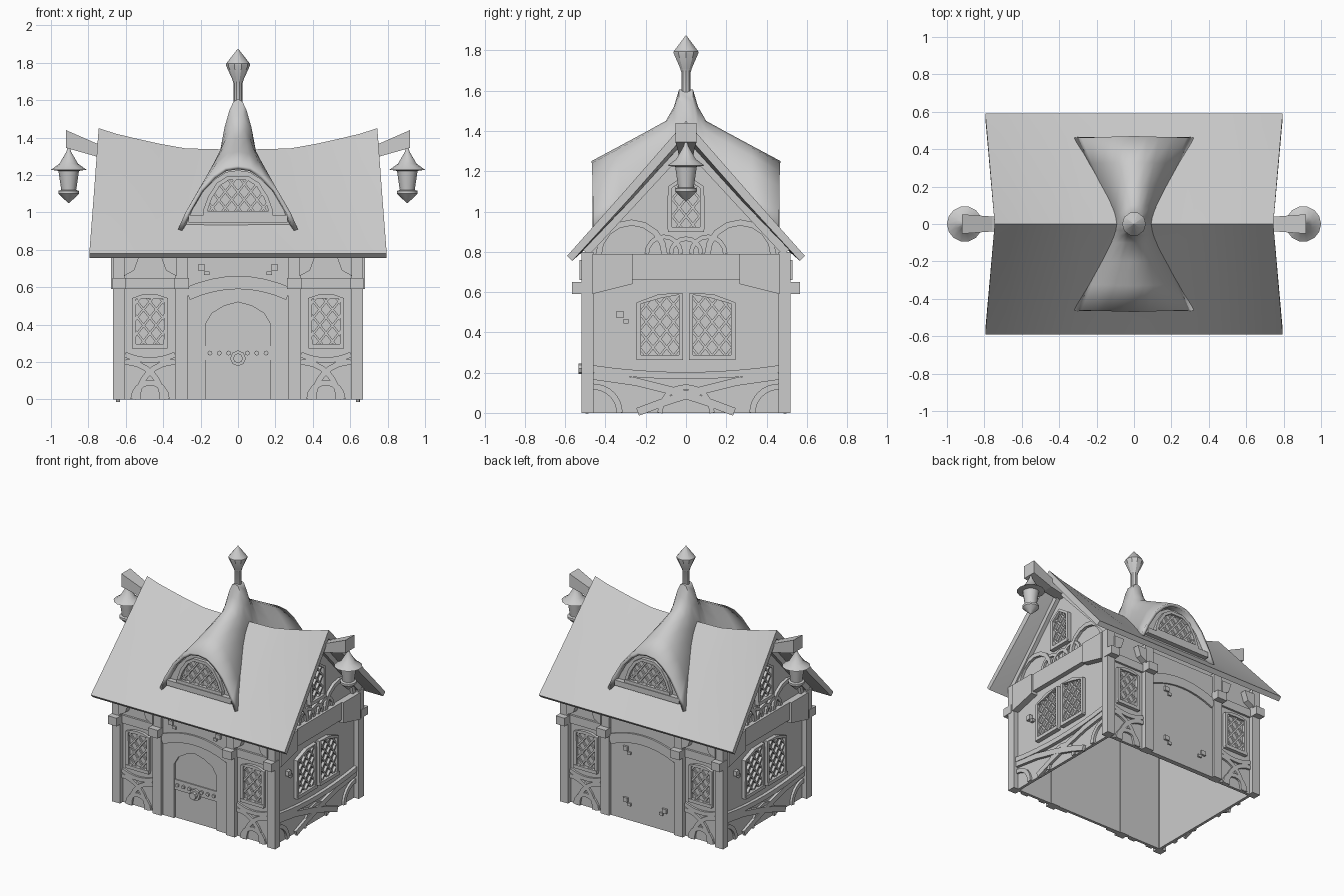
import bpy, bmesh, math
from mathutils import Vector

cube = bpy.data.objects.get("Cube")
if cube:
    bpy.data.objects.remove(cube)

mat = bpy.data.materials.new("plain grey")
mat.use_nodes = True
mat.diffuse_color = (0.6, 0.6, 0.6, 1)
mat.node_tree.nodes["Principled BSDF"].inputs["Base Color"].default_value = (0.6, 0.6, 0.6, 1)

WX, WY = 0.63, 0.485          # wall planes

# Wall frames: u runs along the wall, v is up, d points outward
FRAMES = {
    "front": lambda u, v, d: Vector((u, -WY - d, v)),
    "back": lambda u, v, d: Vector((-u, WY + d, v)),
    "left": lambda u, v, d: Vector((WX + d, u, v)),
    "right": lambda u, v, d: Vector((-WX - d, -u, v)),
}


def finish(name, bm, angle=None):
    bmesh.ops.recalc_face_normals(bm, faces=bm.faces)
    mesh = bpy.data.meshes.new(name)
    bm.to_mesh(mesh)
    bm.free()
    mesh.materials.append(mat)
    ob = bpy.data.objects.new(name, mesh)
    bpy.context.collection.objects.link(ob)
    if angle:
        bpy.ops.object.select_all(action="DESELECT")
        ob.select_set(True)
        bpy.context.view_layer.objects.active = ob
        bpy.ops.object.shade_smooth_by_angle(angle=math.radians(angle))
    return ob


def prism(bm, pts, frame, d0, d1):
    a = [bm.verts.new(frame(u, v, d0)) for u, v in pts]
    b = [bm.verts.new(frame(u, v, d1)) for u, v in pts]
    n = len(pts)
    bm.faces.new(a[::-1])
    bm.faces.new(b)
    for i in range(n):
        j = (i + 1) % n
        bm.faces.new((a[i], a[j], b[j], b[i]))


def rect(u0, u1, v0, v1):
    return [(u0, v0), (u1, v0), (u1, v1), (u0, v1)]


def mirrored(pts):
    return [(-u, v) for u, v in pts]


def strip(bm, path, width, frame, d0, d1):
    """Flat bar of constant width following a path on a wall."""
    p = [Vector(q) for q in path]
    left, right = [], []
    for i, q in enumerate(p):
        t = (p[min(i + 1, len(p) - 1)] - p[max(i - 1, 0)]).normalized()
        n = Vector((-t.y, t.x)) * width / 2
        left.append(tuple(q + n))
        right.append(tuple(q - n))
    prism(bm, left + right[::-1], frame, d0, d1)


def arc(cu, cv, r, a0, a1, n=8):
    return [(cu + r * math.cos(math.radians(a0 + (a1 - a0) * i / n)),
             cv + r * math.sin(math.radians(a0 + (a1 - a0) * i / n))) for i in range(n + 1)]


def bow(u0, u1, v, rise, n=8):
    return [(u0 + (u1 - u0) * i / n, v + rise * (1 - (2 * i / n - 1) ** 2)) for i in range(n + 1)]


def lattice(bm, frame, inside, box, step, d):
    """Diagonal window bars, kept where inside(u, v) holds."""
    u0, u1, v0, v1 = box
    slope = 1.25
    for s in (1, -1):
        c = -1.0
        while c < 1.0:
            line = [(u, (v0 + v1) / 2 + s * slope * (u - (u0 + u1) / 2) + c)
                    for u in [u0 + (u1 - u0) * k / 40 for k in range(41)]]
            keep = [q for q in line if inside(*q)]
            if len(keep) > 2:
                strip(bm, [keep[0], keep[-1]], 0.012, frame, 0, d + 0.002 * s)
            c += step


def window(bm, frame, u0, u1, v0, top, d):
    """Framed lattice window; top lists the head from left to right."""
    outer = [(u0, v0)] + top + [(u1, v0)]
    strip(bm, outer, 0.022, frame, 0, d)
    strip(bm, [(u0 - 0.01, v0), (u1 + 0.01, v0)], 0.025, frame, 0, d + 0.005)

    def inside(u, v):
        if not (u0 <= u <= u1 and v >= v0):
            return False
        for (a, b), (c, e) in zip(top, top[1:]):
            if a <= u <= c:
                return v <= b + (e - b) * (u - a) / max(c - a, 1e-6)
        return False
    lattice(bm, frame, inside, (u0, u1, v0, max(v for _, v in top)), 0.085, d * 0.6)


def lathe(bm, profile, x, y, seg):
    rings = [[bm.verts.new((x + r * math.cos(2 * math.pi * k / seg), y + r * math.sin(2 * math.pi * k / seg), z))
              for k in range(seg)] for r, z in profile]
    for a, b in zip(rings, rings[1:]):
        for k in range(seg):
            bm.faces.new((a[k], a[(k + 1) % seg], b[(k + 1) % seg], b[k]))
    bm.faces.new(rings[0])
    bm.faces.new(rings[-1])


# Long walls with posts, beams, bays and the centre panel
DOOR = [(-0.175, 0), (-0.175, 0.4), (-0.14, 0.46), (-0.075, 0.5), (0, 0.52),
        (0.075, 0.5), (0.14, 0.46), (0.175, 0.4), (0.175, 0)]
for side in ("front", "back"):
    f = FRAMES[side]
    bm = bmesh.new()
    prism(bm, rect(-WX, WX, 0, 0.82), f, -0.02, 0)
    centre = [(-0.267, 0)] + (DOOR if side == "front" else []) + [(0.267, 0), (0.267, 0.78), (-0.267, 0.78)]
    prism(bm, centre, f, 0, 0.015)
    finish(side + "_wall", bm)
    bm = bmesh.new()
    strip(bm, bow(-0.27, 0.27, 0.565, 0.06), 0.07, f, 0, 0.028)
    for s in (1, -1):
        for u0, u1 in ((0.267, 0.337), (0.604, 0.668)):
            lo, hi = sorted((s * u0, s * u1))
            prism(bm, rect(lo, hi, 0, 0.8), f, -0.025, 0.035)
            prism(bm, rect(lo - 0.004, hi + 0.004, 0.59, 0.65), f, 0, 0.08)
        prism(bm, rect(*sorted((s * 0.337, s * 0.604)), 0.59, 0.65), f, 0, 0.015)
        for wedge in ([(0.33, 0.66), (0.385, 0.69), (0.41, 0.76), (0.33, 0.76)],
                      [(0.61, 0.66), (0.555, 0.69), (0.53, 0.76), (0.61, 0.76)]):
            prism(bm, wedge if s > 0 else mirrored(wedge), f, 0, 0.045)
        for path in (arc(0.337, 0, 0.2, 0, 90), arc(0.604, 0, 0.2, 90, 180),
                     bow(0.337, 0.604, 0.24, -0.03), arc(0.47, 0, 0.09, 0, 180)):
            strip(bm, path if s > 0 else mirrored(path), 0.03, f, 0, 0.015)
    finish(side + "_timbers", bm)
    bm = bmesh.new()
    for c in (0.471, -0.471):
        window(bm, f, c - 0.085, c + 0.085, 0.285, bow(c - 0.085, c + 0.085, 0.54, 0.012, 4), 0.022)
    finish(side + "_windows", bm)
    bm = bmesh.new()
    spots = [(-0.195, 0.705), (0.195, 0.705)] if side == "front" else [(-0.14, 0.53), (-0.14, 0.15), (0.18, 0.15)]
    for u, v in spots:
        k = -1 if u > 0 else 1
        prism(bm, rect(u - 0.018, u + 0.018, v - 0.016, v + 0.016), f, 0, 0.03)
        prism(bm, rect(u + k * 0.028 - 0.014, u + k * 0.028 + 0.014, v - 0.04, v - 0.02), f, 0, 0.026)
    finish(side + "_bricks", bm)

# Door band, studs and knob
f = FRAMES["front"]
bm = bmesh.new()
prism(bm, rect(-0.175, 0.175, 0.21, 0.285), f, 0, 0.008)
for u in (-0.15, -0.1, -0.05, 0.05, 0.1, 0.15):
    prism(bm, arc(u, 0.248, 0.013, 0, 315, 7), f, 0, 0.02)
prism(bm, arc(0, 0.22, 0.042, 0, 315, 7), f, 0, 0.025)
prism(bm, arc(0, 0.22, 0.026, 0, 315, 7), f, 0, 0.05)
finish("door_fittings", bm)

# Gable walls with timbers and windows
for side in ("left", "right"):
    f = FRAMES[side]
    bm = bmesh.new()
    prism(bm, [(-WY, 0), (WY, 0), (WY, 0.84), (0, 1.36), (-WY, 0.84)], f, -0.02, 0)
    finish(side + "_gable_wall", bm)
    bm = bmesh.new()
    prism(bm, rect(-0.46, 0.46, 0.66, 0.79), f, 0, 0.035)
    strip(bm, bow(-0.47, 0.47, 0.22, -0.035), 0.035, f, 0, 0.025)
    strip(bm, arc(0, 0.79, 0.075, 0, 180), 0.022, f, 0, 0.018)
    strip(bm, arc(0, 0, 0.13, 0, 180), 0.025, f, 0, 0.014)
    for s in (1, -1):
        wedge = [(0.465, 0.59), (0.465, 0.79), (0.265, 0.79), (0.265, 0.64)]
        prism(bm, wedge if s > 0 else mirrored(wedge), f, 0, 0.048)
        for path, w, d in (([(0.5, 0.8), (0, 1.34)], 0.05, 0.03),
                           (arc(0.27, 0.78, 0.165, 0, 180), 0.03, 0.02),
                           (arc(0.11, 0.79, 0.085, 0, 180), 0.022, 0.016),
                           ([(-0.46, 0.185), (-0.25, 0.155), (-0.05, 0.105), (0.12, 0.05), (0.24, 0.005)], 0.04, 0.02),
                           (arc(0.46, 0, 0.13, 90, 180), 0.03, 0.016)):
            strip(bm, path if s > 0 else mirrored(path), w, f, 0, d + 0.001 * s)
    finish(side + "_gable_timbers", bm)
    bm = bmesh.new()
    window(bm, f, -0.235, -0.025, 0.275, [(-0.235, 0.545), (-0.13, 0.58), (-0.025, 0.59)], 0.028)
    window(bm, f, 0.025, 0.235, 0.275, [(0.025, 0.59), (0.13, 0.58), (0.235, 0.545)], 0.028)
    window(bm, f, -0.08, 0.08, 0.91, [(-0.08, 1.12), (0, 1.175), (0.08, 1.12)], 0.028)
    finish(side + "_gable_windows", bm)
    bm = bmesh.new()
    prism(bm, rect(-0.345, -0.31, 0.47, 0.505), f, 0, 0.025)
    prism(bm, rect(-0.31, -0.285, 0.445, 0.465), f, 0, 0.02)
    finish(side + "_gable_bricks", bm)

# Sagging main roof
RIDGE = [(0, 1.335), (0.28, 1.342), (0.42, 1.367), (0.55, 1.396), (0.65, 1.42), (0.745, 1.45)]
ROWS = [(-x, z) for x, z in RIDGE[:0:-1]] + RIDGE
bm = bmesh.new()
rings = []
for x, z in ROWS:
    e = x * 0.795 / 0.745
    m = (x + e) / 2
    rings.append([bm.verts.new(p) for p in (
        (e, -0.59, 0.78), (m, -0.3, (z + 0.78) / 2 - 0.008), (x, 0, z), (m, 0.3, (z + 0.78) / 2 - 0.008),
        (e, 0.59, 0.78), (e, 0.565, 0.755), (m, 0.29, (z + 0.78) / 2 - 0.06), (x, 0, z - 0.065),
        (m, -0.29, (z + 0.78) / 2 - 0.06), (e, -0.565, 0.755))])
for a, b in zip(rings, rings[1:]):
    for k in range(10):
        bm.faces.new((a[k], a[(k + 1) % 10], b[(k + 1) % 10], b[k]))
bm.faces.new(rings[0])
bm.faces.new(rings[-1])
finish("main_roof", bm, 25)

# Flared double hood rising into the spire: (y, width, top, drop)
ARCH = [(0, 0), (0.22, 0.03), (0.42, 0.15), (0.65, 0.37), (0.88, 0.74), (1, 1)]
ARCH = [(-a, b) for a, b in ARCH[:0:-1]] + ARCH
HALF = [(0.035, 0.11, 1.605, 0.4), (0.06, 0.125, 1.52, 0.36), (0.1, 0.15, 1.45, 0.34),
        (0.2, 0.195, 1.395, 0.34), (0.33, 0.255, 1.325, 0.34), (0.47, 0.32, 1.25, 0.34)]
bm = bmesh.new()
rows = [[bm.verts.new((w * a, y * (1 - 0.02 * abs(a)), top - drop * b)) for a, b in ARCH]
        for y, w, top, drop in [(-h[0], *h[1:]) for h in HALF[::-1]] + HALF]
for r, q in zip(rows, rows[1:]):
    for k in range(len(ARCH) - 1):
        bm.faces.new((r[k], r[k + 1], q[k + 1], q[k]))
hood = finish("spire_hood", bm, 40)
if hood.data.polygons[len(ARCH) // 2].normal.z < 0:
    hood.data.flip_normals()
thick = hood.modifiers.new("thickness", "SOLIDIFY")
thick.thickness = 0.022
thick.offset = -1

# Dormer faces under the hood
for side in ("front", "back"):
    f = FRAMES[side]
    bm = bmesh.new()
    prism(bm, [(0.29 * a, 1.225 - 0.31 * b) for a, b in ARCH], f, -0.1, -0.06)
    prism(bm, rect(-0.265, 0.265, 0.945, 0.985), f, -0.09, -0.025)
    shift = lambda u, v, d, f=f: f(u, v, d - 0.06)
    window(bm, shift, -0.175, 0.175, 0.995,
           [(-0.175, 1.01), (-0.15, 1.08), (-0.105, 1.15), (-0.05, 1.185), (0.05, 1.185),
            (0.105, 1.15), (0.15, 1.08), (0.175, 1.01)], 0.025)
    finish(side + "_dormer_face", bm)

# Finial
bm = bmesh.new()
lathe(bm, [(0.024, 1.58), (0.024, 1.69), (0.03, 1.71), (0.064, 1.785), (0.064, 1.795), (0.001, 1.875)], 0, 0, 10)
finish("finial", bm, 30)

# Ridge beams and hanging lanterns
for s, side in ((1, "left"), (-1, "right")):
    bm = bmesh.new()
    ends = [[bm.verts.new((s * x, y, z)) for y, z in ((-w, lo), (w, lo), (w, hi), (-w, hi))]
            for x, w, lo, hi in ((0.6, 0.035, 1.27, 1.33), (0.76, 0.04, 1.3, 1.37), (0.92, 0.052, 1.345, 1.44))]
    for a, b in zip(ends, ends[1:]):
        for k in range(4):
            bm.faces.new((a[k], a[(k + 1) % 4], b[(k + 1) % 4], b[k]))
    bm.faces.new(ends[0])
    bm.faces.new(ends[-1])
    finish(side + "_ridge_beam", bm)
    bm = bmesh.new()
    lathe(bm, [(0.004, 1.36), (0.012, 1.325), (0.05, 1.26), (0.095, 1.228), (0.055, 1.222), (0.04, 1.12),
               (0.056, 1.115), (0.056, 1.1), (0.035, 1.08), (0.002, 1.05)], s * 0.905, 0, 14)
    finish(side + "_lantern", bm, 35)
